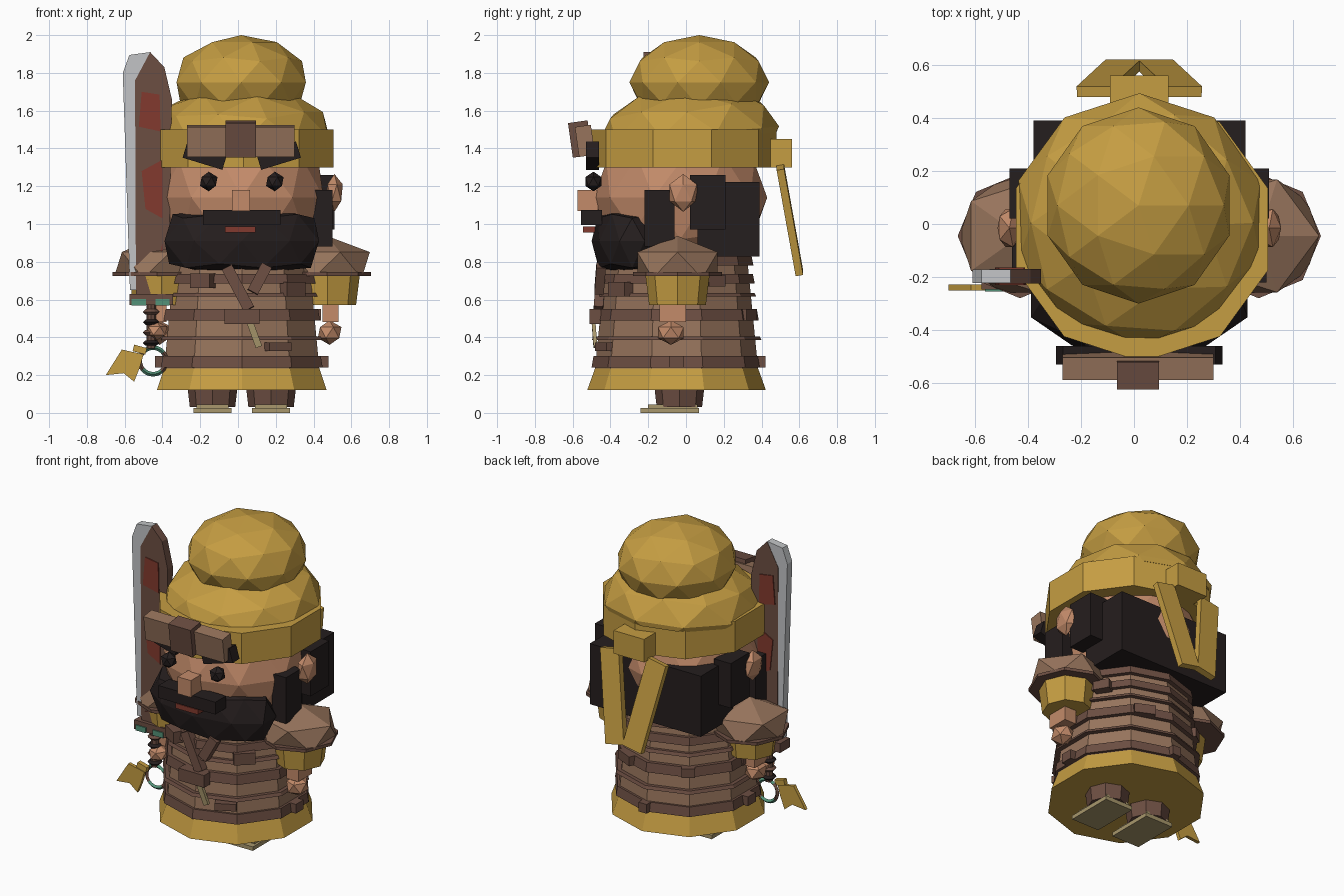
import bpy, bmesh, math
from mathutils import Matrix, Vector, Euler

if "Cube" in bpy.data.objects:
    bpy.data.objects.remove(bpy.data.objects["Cube"])

CX, CY = 0.02, -0.05  # body axis


def material(name, r, g, b):
    m = bpy.data.materials.new(name)
    lin = [(c / 255 / 12.92 if c < 11 else ((c / 255 + 0.055) / 1.055) ** 2.4) for c in (r, g, b)]
    m.diffuse_color = (*lin, 1)
    m.use_nodes = True
    node = next(n for n in m.node_tree.nodes if n.type == "BSDF_PRINCIPLED")
    node.inputs["Base Color"].default_value = (*lin, 1)
    return m


gold = material("gold cloth", 197, 157, 66)
skin = material("skin", 195, 139, 106)
leather = material("light leather", 151, 116, 92)
brown = material("dark leather", 108, 78, 66)
black = material("black hair", 37, 30, 30)
silver = material("steel", 194, 196, 198)
red = material("dull red", 130, 58, 46)
teal = material("teal", 84, 146, 120)
khaki = material("khaki", 168, 151, 108)


def finish(name, bm, mat, loc=(0, 0, 0), rot=(0, 0, 0)):
    bmesh.ops.recalc_face_normals(bm, faces=bm.faces)
    me = bpy.data.meshes.new(name)
    bm.to_mesh(me)
    bm.free()
    me.materials.append(mat)
    ob = bpy.data.objects.new(name, me)
    ob.location = loc
    ob.rotation_euler = Euler([math.radians(a) for a in rot])
    bpy.context.collection.objects.link(ob)
    return ob


def box(name, mat, loc, size, rot=(0, 0, 0)):
    bm = bmesh.new()
    bmesh.ops.create_cube(bm, size=1)
    bmesh.ops.scale(bm, vec=size, verts=bm.verts)
    return finish(name, bm, mat, loc, rot)


def ball(name, mat, loc, radii, sub=2, rot=(0, 0, 0), floor=None):
    """Faceted ellipsoid, optionally cut flat below a local height."""
    bm = bmesh.new()
    bmesh.ops.create_icosphere(bm, subdivisions=sub, radius=1)
    bmesh.ops.scale(bm, vec=radii, verts=bm.verts)
    if floor is not None:
        bmesh.ops.bisect_plane(bm, geom=bm.verts[:] + bm.edges[:] + bm.faces[:],
                               plane_co=(0, 0, floor), plane_no=(0, 0, -1), clear_outer=True)
        bmesh.ops.holes_fill(bm, edges=bm.edges)
    return finish(name, bm, mat, loc, rot)


def ring(name, mat, x, y, z0, z1, r0, r1, sides=10):
    """Upright cone section with a corner pointing to the back."""
    bm = bmesh.new()
    bmesh.ops.create_cone(bm, cap_ends=True, segments=sides, radius1=r0, radius2=r1, depth=z1 - z0)
    return finish(name, bm, mat, (x, y, (z0 + z1) / 2))


def plate(name, mat, outline, y, depth):
    """Outline in x and z, extruded along y around the given y."""
    bm = bmesh.new()
    f = bm.faces.new([bm.verts.new((x, y - depth / 2, z)) for x, z in outline])
    ext = bmesh.ops.extrude_face_region(bm, geom=[f])["geom"]
    bmesh.ops.translate(bm, vec=(0, depth, 0), verts=[v for v in ext if isinstance(v, bmesh.types.BMVert)])
    return finish(name, bm, mat)


def hoop(name, mat, loc, major, minor, axis="Z", start=0, sweep=360):
    """Low-poly tube bent round a circle or part of one."""
    n = 12
    bm = bmesh.new()
    turn = Matrix.Rotation(math.pi / 2, 3, "X") if axis == "Y" else Matrix.Identity(3)
    rows = []
    for i in range(n + 1):
        a = math.radians(start + sweep * i / n)
        rows.append([bm.verts.new(turn @ Vector((
            (major + minor * math.cos(t)) * math.cos(a),
            (major + minor * math.cos(t)) * math.sin(a), minor * math.sin(t))))
            for t in [k * math.pi / 2 for k in range(4)]])
    for p, q in zip(rows, rows[1:]):
        for k in range(4):
            bm.faces.new((p[k], p[k - 1], q[k - 1], q[k]))
    bmesh.ops.remove_doubles(bm, verts=bm.verts, dist=0.0005)
    return finish(name, bm, mat, loc)


# Legs, shoes and torso
for side, x in (("right", -0.135), ("left", 0.175)):
    ring(f"{side}_leg", brown, x, -0.035, 0.03, 0.16, 0.12, 0.135, 8)
    box(f"{side}_shoe_sole", khaki, (x, -0.085, 0.013), (0.2, 0.31, 0.026))
    box(f"{side}_shoe_top", khaki, (x, -0.07, 0.035), (0.17, 0.26, 0.02))
ring("robe_hem", gold, CX, CY, 0.12, 0.24, 0.473, 0.43)
ring("torso", leather, CX, CY, 0.2, 0.86, 0.435, 0.37)
for i, (z0, z1, r) in enumerate([(0.24, 0.30, 0.45), (0.385, 0.405, 0.45), (0.49, 0.55, 0.435),
                                 (0.615, 0.635, 0.422), (0.685, 0.735, 0.414), (0.78, 0.83, 0.407)]):
    ring(f"torso_band_{i + 1}", brown, CX, CY, z0, z1, r, r - 0.01)

# Pouches and studs set round the torso: angle from the front, height, width, tall, reach
POUCHES = [(0, 0.51, 0.185, 0.08, 0.43), (-31, 0.70, 0.12, 0.075, 0.40), (42, 0.655, 0.13, 0.075, 0.40),
           (27, 0.35, 0.13, 0.045, 0.42), (90, 0.52, 0.07, 0.06, 0.39), (-90, 0.52, 0.07, 0.06, 0.39),
           (90, 0.27, 0.08, 0.06, 0.43), (-90, 0.27, 0.08, 0.06, 0.43), (120, 0.70, 0.1, 0.06, 0.40),
           (155, 0.52, 0.13, 0.06, 0.41), (180, 0.27, 0.06, 0.06, 0.44), (-145, 0.52, 0.08, 0.06, 0.41)]
for i, (ang, z, w, h, r) in enumerate(POUCHES):
    a = math.radians(ang)
    box(f"pouch_{i + 1}", brown, (CX + r * math.sin(a), CY - r * math.cos(a), z), (w, 0.06, h), (0, 0, ang))
box("chest_strap_long", brown, (0.0, -0.455, 0.66), (0.06, 0.05, 0.25), (-4, -28, 0))
box("chest_strap_short", brown, (0.115, -0.455, 0.71), (0.06, 0.05, 0.16), (-4, 28, 0))
box("hanging_strip", khaki, (0.085, -0.485, 0.42), (0.035, 0.02, 0.15), (4, -20, 0))

# Shoulders and arms; the right arm reaches forward to the sword
for side, s, ax, ay in (("right", -1, -0.405, -0.09), ("left", 1, 0.475, -0.045)):
    x = CX + s * 0.45
    ball(f"{side}_shoulder_guard", leather, (x, -0.045, 0.782), (0.255, 0.25, 0.155), 1, floor=-0.045)
    ring(f"{side}_shoulder_rim", brown, x, -0.045, 0.725, 0.745, 0.235, 0.235, 8)
    ring(f"{side}_sleeve", gold, ax, ay, 0.57, 0.73, 0.15, 0.17, 8)
    box(f"{side}_forearm", skin, (ax + s * 0.015, ay - 0.025, 0.54), (0.085, 0.14, 0.12))
    ball(f"{side}_hand", skin, (ax + s * 0.01, ay - 0.035, 0.425), (0.07, 0.08, 0.065), 1)
ball("gripping_fingers", skin, (-0.43, -0.2, 0.435), (0.062, 0.07, 0.05), 1)

# Head, ears and face
ball("head", skin, (CX, -0.03, 1.14), (0.455, 0.46, 0.42))
for side, s in (("right", -1), ("left", 1)):
    ball(f"{side}_ear", skin, (CX + s * 0.49, -0.015, 1.165), (0.05, 0.085, 0.1), 1)
    ball(f"{side}_eye", black, (CX + s * 0.175, -0.49, 1.225), (0.052, 0.05, 0.052), 1)
    box(f"{side}_eyebrow", black, (CX + s * 0.195, -0.495, 1.362), (0.22, 0.07, 0.09), (0, -s * 17, 0))
    box(f"{side}_sideburn", black, (CX + s * 0.43, -0.14, 1.03), (0.1, 0.16, 0.3))
    box(f"{side}_side_hair", black, (CX + s * 0.43, 0.115, 1.115), (0.12, 0.19, 0.29))
box("back_hair", black, (CX, 0.225, 1.025), (0.8, 0.33, 0.395))
box("nose", skin, (0.015, -0.52, 1.125), (0.095, 0.11, 0.11))
box("moustache", black, (CX, -0.5, 1.035), (0.41, 0.11, 0.08))
box("mouth", red, (0.012, -0.51, 0.97), (0.16, 0.07, 0.032))
beard = ball("beard", black, (CX, -0.285, 0.91), (0.43, 0.215, 0.27))
for v in beard.data.vertices:  # flattened top and bottom
    v.co.z = max(-0.158, min(0.155, v.co.z))

# Hat, goggles and knot with two tails
ring("hat_band", gold, CX + 0.01, -0.02, 1.3, 1.5, 0.5, 0.5)
ball("hat_dome", gold, (CX, 0.015, 1.475), (0.48, 0.48, 0.265), 2, (5, 0, 0), -0.03)
ball("hat_bulb", gold, (0.017, 0.07, 1.75), (0.36, 0.37, 0.25))
box("goggle_strap", leather, (0.015, -0.535, 1.44), (0.57, 0.085, 0.16), (8, 0, 0))
box("goggle_centre", brown, (0.015, -0.56, 1.45), (0.16, 0.105, 0.185), (8, 0, 0))
box("hat_knot", gold, (0.02, 0.49, 1.375), (0.22, 0.14, 0.15))
for side, s in (("right", -1), ("left", 1)):
    box(f"{side}_hat_tail", gold, (0.02 + s * 0.115, 0.55, 1.02), (0.135, 0.04, 0.58), (10, s * 11, 0))

# Great sword
SY = -0.197
plate("sword_edge", silver, [(-0.575, 1.895), (-0.465, 1.91), (-0.545, 1.76), (-0.54, 0.65),
                             (-0.572, 0.65), (-0.61, 1.8)], SY, 0.05)
plate("sword_body", brown, [(-0.465, 1.91), (-0.39, 1.83), (-0.35, 1.66), (-0.37, 0.58),
                            (-0.54, 0.58), (-0.545, 1.76)], SY, 0.054)
PATCHES = [[(-0.51, 1.7), (-0.415, 1.685), (-0.41, 1.49), (-0.525, 1.515)],
           [(-0.51, 1.28), (-0.4, 1.34), (-0.4, 1.03), (-0.49, 1.08)],
           [(-0.52, 0.69), (-0.4, 0.73), (-0.4, 0.9), (-0.44, 0.72)]]
for face, s in (("front", -1), ("back", 1)):
    for i, p in enumerate(PATCHES):
        plate(f"sword_{face}_patch_{i + 1}", red, p, SY + s * 0.029, 0.008)
box("sword_guard", brown, (-0.46, SY, 0.6), (0.23, 0.1, 0.06))
for i, x in enumerate((-0.525, -0.4)):
    box(f"guard_inlay_{i + 1}", teal, (x, SY - 0.053, 0.585), (0.075, 0.008, 0.035))
ring("sword_handle", brown, -0.46, SY, 0.34, 0.58, 0.025, 0.025, 8)
for i in range(4):
    hoop(f"handle_wrap_{i + 1}", (black, brown)[i % 2], (-0.46, SY, 0.37 + i * 0.055), 0.03, 0.014)
for i in range(4):
    hoop(f"pommel_ring_{i + 1}", (teal, brown)[i % 2], (-0.45, SY, 0.275), 0.07, 0.012, "Y", 40 + i * 90, 90)
plate("tassel", gold, [(-0.7, 0.2), (-0.615, 0.335), (-0.5, 0.31), (-0.52, 0.24),
                       (-0.55, 0.165), (-0.605, 0.21)], -0.24, 0.022)
box("tassel_knot", gold, (-0.52, -0.235, 0.335), (0.07, 0.03, 0.035), (0, 15, 0))
